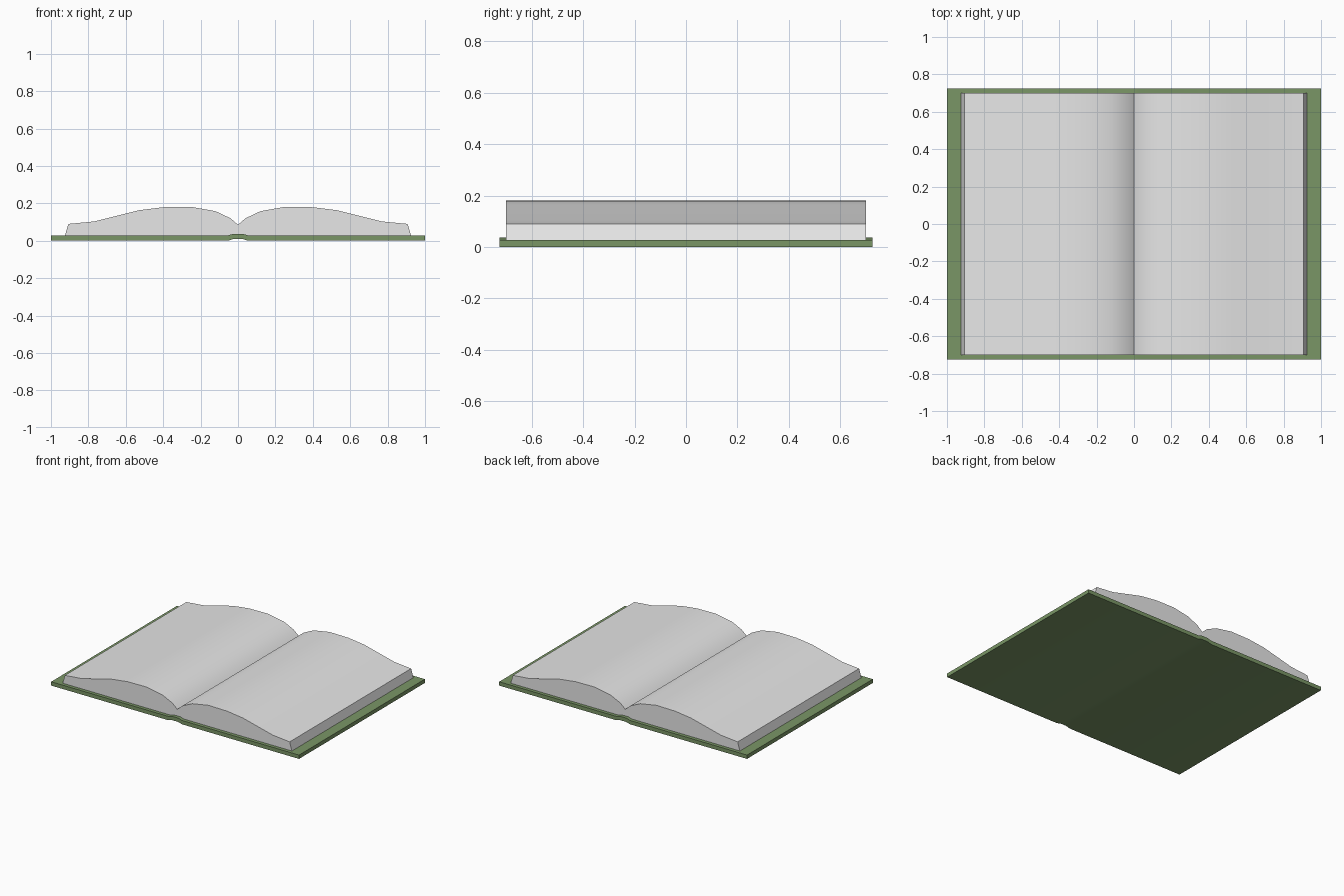
import bpy, bmesh, math

if "Cube" in bpy.data.objects:
    bpy.data.objects.remove(bpy.data.objects["Cube"])


def material(name, rgb):
    m = bpy.data.materials.new(name)
    m.diffuse_color = (*rgb, 1)
    m.use_nodes = True
    m.node_tree.nodes["Principled BSDF"].inputs["Base Color"].default_value = m.diffuse_color
    return m


def extrude_profile(name, profile, half_depth, mat):
    """Sweep an XZ outline along Y into a closed solid."""
    bm = bmesh.new()
    face = bm.faces.new([bm.verts.new((x, -half_depth, z)) for x, z in profile])
    ext = bmesh.ops.extrude_face_region(bm, geom=[face], use_keep_orig=True)
    verts = [v for v in ext["geom"] if isinstance(v, bmesh.types.BMVert)]
    bmesh.ops.translate(bm, verts=verts, vec=(0, 2 * half_depth, 0))
    bmesh.ops.recalc_face_normals(bm, faces=bm.faces)
    mesh = bpy.data.meshes.new(name)
    bm.to_mesh(mesh)
    bm.free()
    mesh.materials.append(mat)
    ob = bpy.data.objects.new(name, mesh)
    bpy.context.collection.objects.link(ob)
    bpy.ops.object.select_all(action='DESELECT')
    bpy.context.view_layer.objects.active = ob
    ob.select_set(True)
    bpy.ops.object.shade_smooth_by_angle(angle=math.radians(30))
    return ob


green = material("cover green", (0.195, 0.305, 0.133))
paper = material("paper", (0.8, 0.8, 0.8))

# Cover boards joined by a slightly raised spine
top = [(1, 0.028), (0.055, 0.028), (0.025, 0.037)]
bottom = [(0.025, 0.009), (0.055, 0), (1, 0)]
half = top + bottom
outline = top + [(-x, z) for x, z in reversed(top)] \
    + [(-x, z) for x, z in reversed(bottom)] + bottom
extrude_profile("cover", outline, 0.725, green)

# Two mirrored page blocks with curved tops
curve = [(0, 0.085), (0.04, 0.12), (0.12, 0.158), (0.25, 0.181), (0.40, 0.179),
         (0.53, 0.163), (0.77, 0.103), (0.907, 0.09), (0.925, 0.028), (0, 0.028)]
for side, s in (("left", -1), ("right", 1)):
    extrude_profile(side + "_pages", [(s * x, z) for x, z in curve], 0.70, paper)
